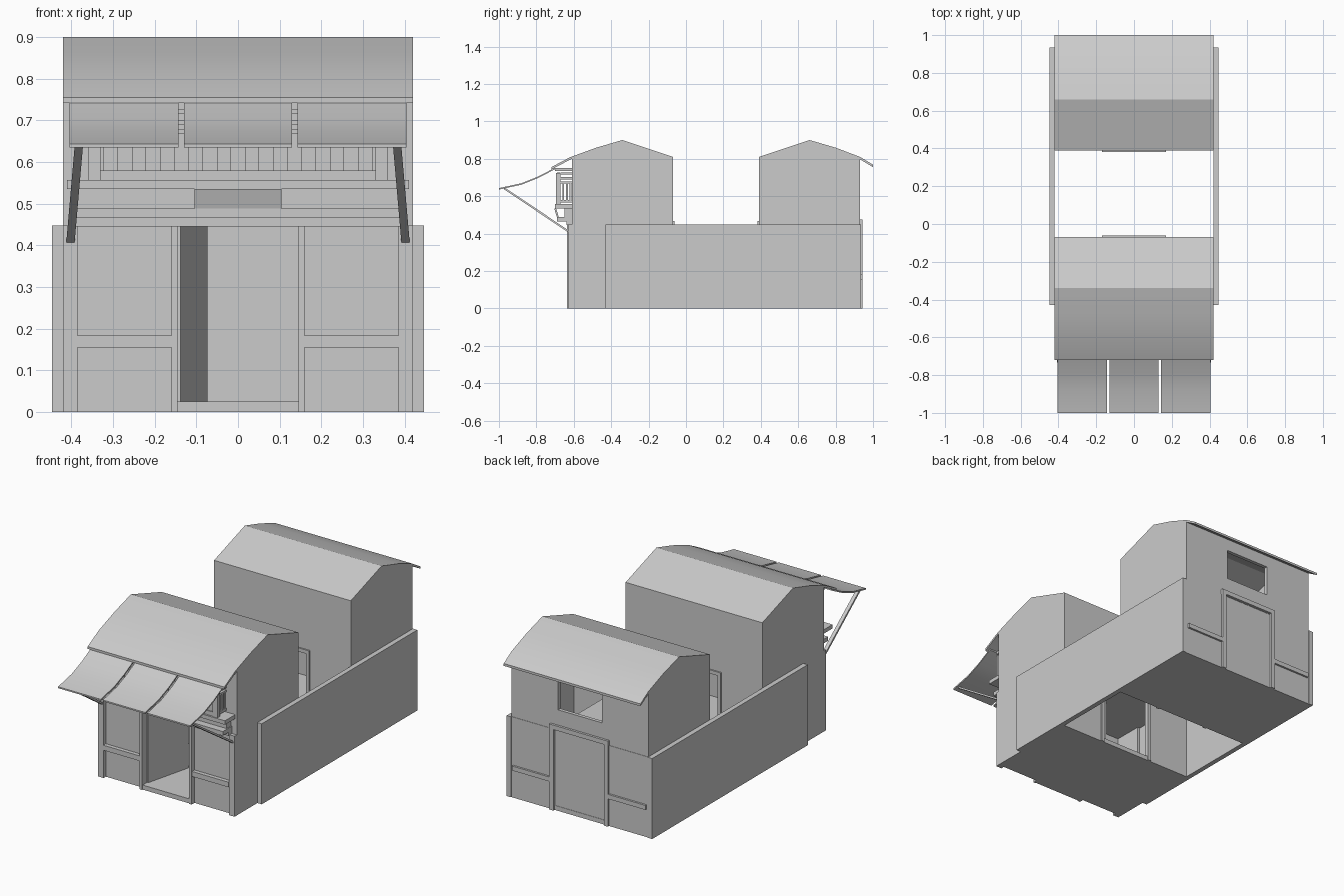
import bpy, bmesh, math
from mathutils import Vector

cube = bpy.data.objects.get("Cube")
if cube:
    bpy.data.objects.remove(cube, do_unlink=True)

grey = bpy.data.materials.new("plain grey")
grey.use_nodes = True
grey.diffuse_color = (0.6, 0.6, 0.6, 1)
grey.node_tree.nodes["Principled BSDF"].inputs["Base Color"].default_value = (0.6, 0.6, 0.6, 1)


def prism(name, profile, x0, x1, smooth=False):
    """Extrude a closed (y, z) profile from x0 to x1."""
    bm = bmesh.new()
    base = bm.faces.new([bm.verts.new((x0, y, z)) for y, z in profile])
    moved = bmesh.ops.extrude_face_region(bm, geom=[base])["geom"]
    bmesh.ops.translate(bm, vec=(x1 - x0, 0, 0),
                        verts=[v for v in moved if isinstance(v, bmesh.types.BMVert)])
    bmesh.ops.recalc_face_normals(bm, faces=bm.faces)
    mesh = bpy.data.meshes.new(name)
    bm.to_mesh(mesh)
    bm.free()
    obj = bpy.data.objects.new(name, mesh)
    bpy.context.collection.objects.link(obj)
    mesh.materials.append(grey)
    if smooth:
        bpy.ops.object.select_all(action='DESELECT')
        obj.select_set(True)
        bpy.context.view_layer.objects.active = obj
        bpy.ops.object.shade_smooth_by_angle(angle=math.radians(25))
    return obj


def box(name, x, y, z):
    return prism(name, [(y[0], z[0]), (y[1], z[0]), (y[1], z[1]), (y[0], z[1])], *x)


def pair(name, x, y, z):
    """The same box on both sides."""
    box("left_" + name, x, y, z)
    box("right_" + name, (-x[1], -x[0]), y, z)


def slab(name, path, x, thick):
    under = [(y, z - thick) for y, z in reversed(path)]
    return prism(name, path + under, *x, smooth=True)


def wall(name, half, y, top, hole):
    """Cross wall with one centred opening, hole = (half width, bottom, top)."""
    w, low, high = hole
    pair(name + "_side", (w, half), y, (0, top))
    box(name + "_head", (-w, w), y, (high, top))
    if low > 0:
        box(name + "_sill", (-w, w), y, (0, low))


W, OUT, H, EAVE = 0.42, 0.447, 0.447, 0.81
DOOR = (0.15, 0.025, H)

# Boundary walls along both sides
pair("boundary_wall", (W, OUT), (-0.43, 0.935), (0, H))

# Gable ends, floors and upper floors of both houses
for house, y0, y1, ridge in (("front", -0.61, -0.07, -0.34), ("rear", 0.39, 0.93, 0.66)):
    gable = [(y0, 0), (y1, 0), (y1, EAVE - 0.005), (ridge, 0.895), (y0, EAVE - 0.005)]
    prism(house + "_left_gable", gable, W - 0.02, W)
    prism(house + "_right_gable", gable, -W, 0.02 - W)
    box(house + "_floor", (-W, W), (y0, y1), (0, 0.025))

# Roofs, with longer eaves towards the outside
slab("front_roof", [(-0.07, EAVE), (-0.34, 0.9), (-0.48, 0.859), (-0.62, 0.808), (-0.72, 0.755)], (-W, W), 0.013)
slab("rear_roof", [(0.39, EAVE), (0.66, 0.9), (0.8, 0.859), (0.93, 0.81), (1.0, 0.768)], (-W, W), 0.013)

# Courtyard walls with door frames
for house, y, face in (("front", (-0.09, -0.07), (-0.07, -0.062)), ("rear", (0.39, 0.41), (0.382, 0.39))):
    wall(house + "_courtyard_wall", W, y, 0.8, DOOR)
    pair(house + "_courtyard_jamb", (0.15, 0.17), face, (0, H + 0.02))
    box(house + "_courtyard_lintel", (-0.15, 0.15), face, (H, H + 0.02))

# Rear facade: door below, window above
wall("rear_lower_wall", OUT, (0.91, 0.932), H, (0.16, 0.025, H))
wall("rear_upper_wall", W, (0.91, 0.93), 0.8, (0.135, 0.56, 0.73))
pair("rear_jamb", (0.155, 0.18), (0.9, 0.943), (0, 0.475))
box("rear_lintel", (-0.18, 0.18), (0.9, 0.943), (0.45, 0.475))
pair("rear_rail", (0.18, 0.41), (0.93, 0.943), (0.155, 0.18))

# Front facade: recessed panels between posts and rails
wall("front_lower_wall", W, (-0.61, -0.59), H, DOOR)
pair("front_corner_post", (0.385, W), (-0.63, -0.43), (0, H))
pair("front_rail", (0.16, 0.385), (-0.632, -0.61), (0.155, 0.183))
pair("front_jamb", (0.145, 0.16), (-0.635, -0.59), (0, H))
box("front_threshold", (-0.16, 0.16), (-0.63, -0.59), (0, 0.025))
box("front_upper_wall", (-W, W), (-0.61, -0.59), (H, 0.8))

# Open door leaf inside the front doorway
leaf = box("door_leaf", (-0.005, 0.005), (0, 0.27), (0.025, H))
leaf.location = (-0.143, -0.59, 0)
leaf.rotation_euler.z = math.radians(-14)

# Upper floors and the stair in the rear house
box("front_upper_floor", (-0.4, 0.4), (-0.59, -0.09), (H, 0.46))
box("rear_upper_floor", (-0.4, 0.15), (0.41, 0.91), (H, 0.46))
for i in range(8):
    y, z = 0.45 + i * 0.045, 0.07 + i * 0.052
    box("stair_tread", (0.16, 0.4), (y, y + 0.06), (z, z + 0.012))

# Beams and ledges above the front door
box("door_beam", (-0.39, 0.39), (-0.64, -0.61), (0.445, 0.47))
box("lower_ledge", (-0.39, 0.39), (-0.69, -0.61), (0.465, 0.488))
box("beam", (-0.385, 0.385), (-0.65, -0.61), (0.488, 0.535))
box("balcony_floor", (-0.41, 0.41), (-0.7, -0.61), (0.535, 0.557))
prism("blank_sign", [(-0.69, 0.488), (-0.68, 0.488), (-0.695, 0.535), (-0.705, 0.535)], -0.105, 0.105)

# Balcony railing
pair("balcony_post", (0.33, 0.36), (-0.695, -0.67), (0.557, 0.725))
box("bottom_rail", (-0.33, 0.33), (-0.69, -0.672), (0.557, 0.58))
for z in (0.668, 0.69, 0.715):
    box("front_handrail", (-0.33, 0.33), (-0.69, -0.675), (z, z + 0.011))
    pair("side_handrail", (0.34, 0.355), (-0.67, -0.61), (z, z + 0.011))
pair("side_bottom_rail", (0.34, 0.355), (-0.67, -0.61), (0.565, 0.58))
for i in range(10):
    x = (i - 4.5) * 0.068
    box("baluster", (x - 0.017, x + 0.017), (-0.685, -0.677), (0.58, 0.668))
for i in range(3):
    y = -0.66 + i * 0.019
    pair("side_baluster", (0.344, 0.352), (y, y + 0.009), (0.58, 0.668))
pair("eave_bracket", (0.34, 0.36), (-0.7, -0.61), (0.735, 0.75))

# Awning panels with their props
awning = [(-0.7, 0.752), (-0.79, 0.705), (-0.88, 0.669), (-1.0, 0.643)]
for side, x in (("right", (-0.405, -0.143)), ("middle", (-0.13, 0.13)), ("left", (0.143, 0.405))):
    slab(side + "_awning", awning, x, 0.008)
for name, s in (("left_prop", 1), ("right_prop", -1)):
    prop = prism(name, [(-0.965, 0.643), (-0.625, 0.415), (-0.625, 0.403), (-0.975, 0.638)], -0.01, 0.01)
    for v in prop.data.vertices:
        v.co.x += s * (0.402 - 0.02 * (v.co.z - 0.41) / 0.23)
    if s < 0:
        prop.data.update()
